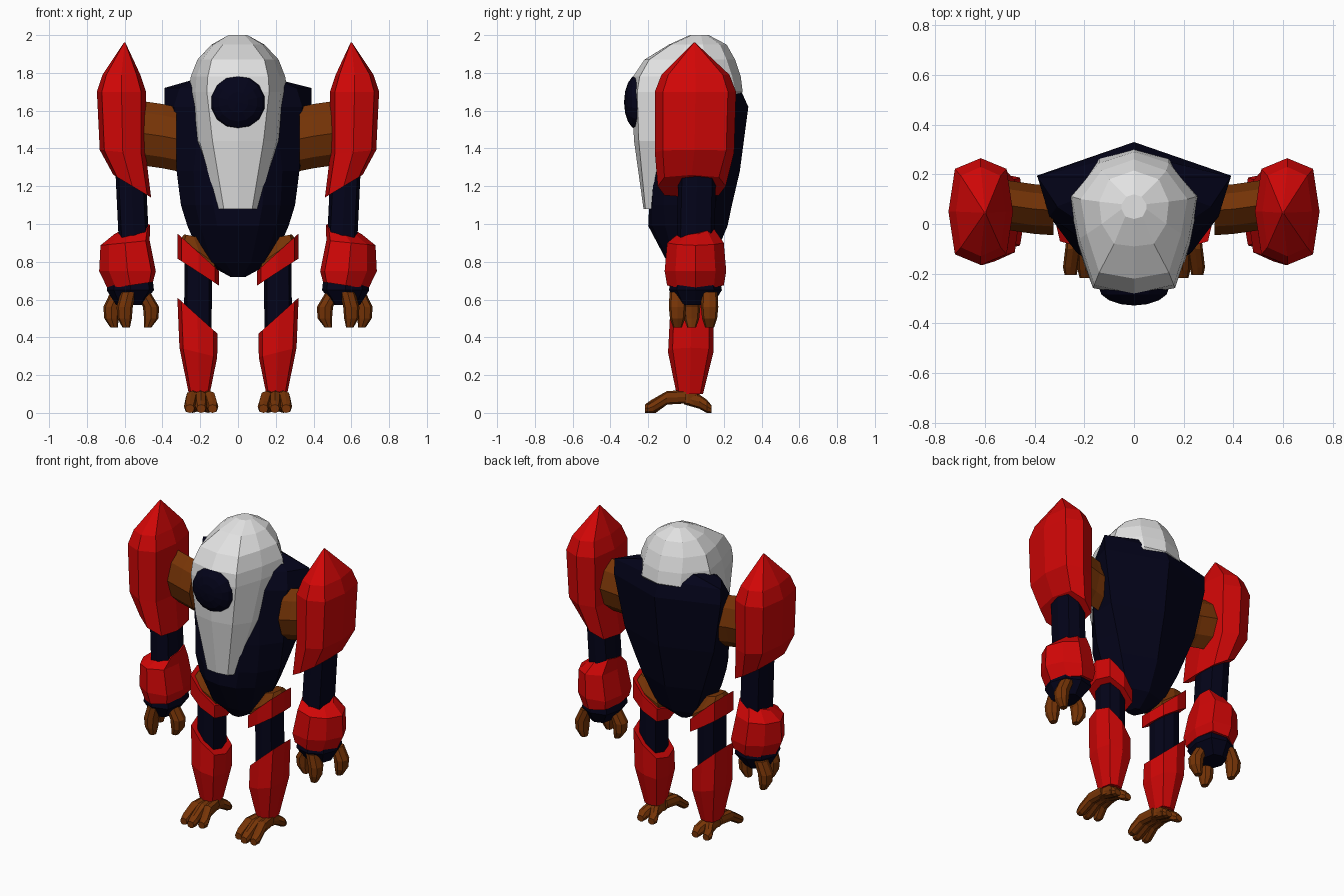
import bpy, bmesh, math
from mathutils import Vector, Matrix


def material(name, rgb):
    m = bpy.data.materials.new(name)
    m.diffuse_color = (*rgb, 1)
    return m


RED = material("red armour", (0.64, 0.002, 0.002))
NAVY = material("dark navy", (0.001, 0.001, 0.01))
BROWN = material("rust brown", (0.18, 0.034, 0.002))
WHITE = material("pale grey", (0.76, 0.76, 0.76))


def finish(name, bm, mat):
    bmesh.ops.recalc_face_normals(bm, faces=bm.faces)
    me = bpy.data.meshes.new(name)
    bm.to_mesh(me)
    bm.free()
    me.materials.append(mat)
    ob = bpy.data.objects.new(name, me)
    bpy.context.collection.objects.link(ob)


def loft(name, rings, mat):
    """Skin a list of equal-length point rings, capped at both ends."""
    bm = bmesh.new()
    vs = [[bm.verts.new(p) for p in r] for r in rings]
    n = len(vs[0])
    for a, b in zip(vs, vs[1:]):
        for i in range(n):
            j = (i + 1) % n
            bm.faces.new((a[i], a[j], b[j], b[i]))
    bm.faces.new(vs[0])
    bm.faces.new(vs[-1])
    finish(name, bm, mat)


def symmetric(z, half):
    """Closed ring at height z from half a section, front to back."""
    return ([(x, y, z) for x, y in half] +
            [(-x, y, z) for x, y in reversed(half[1:-1])])


def octagon(c, u, v, q=0.8, outer=None):
    """Eight-sided ring; q and outer set how square the inner and outer corners are."""
    o = outer or q
    unit = [(1, 0), (o, o), (0, 1), (-q, q), (-1, 0), (-q, -q), (0, -1), (o, -o)]
    return [Vector(c) + Vector(u) * a + Vector(v) * b for a, b in unit]


def pair(name, rings, mat):
    for side, s in (("left", -1), ("right", 1)):
        loft(f"{side}_{name}", [[(p[0] * s, p[1], p[2]) for p in r] for r in rings], mat)


def upright(name, rows, mat, q=0.8, outer=None, lean=0):
    """Pair of vertical limbs; row = x, y, z, rx, ry, slope in x. lean = slope in y of the first ring."""
    pair(name, [octagon((x, y, z), (rx, 0, rx * k), (0, ry, 0 if i else ry * lean), q, outer)
                for i, (x, y, z, rx, ry, k) in enumerate(rows)], mat)


# Torso with ridged back
loft("torso", [symmetric(z, h) for z, h in (
    (0.72, [(0, -.03), (.02, -.03), (.03, -.02), (.04, 0), (.03, .04), (0, .05)]),
    (0.80, [(0, -.10), (.07, -.09), (.14, -.06), (.185, .01), (.14, .10), (0, .14)]),
    (0.99, [(0, -.20), (.11, -.18), (.20, -.11), (.268, .01), (.22, .14), (0, .22)]),
    (1.10, [(0, -.195), (.13, -.18), (.225, -.12), (.302, .01), (.26, .155), (0, .243)]),
    (1.28, [(0, -.18), (.14, -.17), (.235, -.11), (.325, .01), (.325, .175), (0, .285)]),
    (1.62, [(0, -.15), (.13, -.13), (.20, -.07), (.34, .03), (.39, .195), (0, .33)]),
    (1.72, [(0, -.06), (.12, -.05), (.19, -.01), (.31, .07), (.39, .19), (0, .285)]),
    (1.78, [(0, .02), (.08, .04), (.12, .06), (.18, .12), (.15, .19), (0, .255)]),
)], NAVY)

# Domed face mask running down the chest
loft("face_mask", [symmetric(z, h) for z, h in (
    (1.08, [(0, -.225), (.075, -.215), (.105, -.18), (.10, -.10), (.05, -.05), (0, -.04)]),
    (1.44, [(0, -.275), (.135, -.25), (.205, -.15), (.225, -.03), (.10, .10), (0, .12)]),
    (1.70, [(0, -.288), (.165, -.258), (.225, -.08), (.262, .11), (.14, .262), (0, .30)]),
    (1.78, [(0, -.28), (.16, -.245), (.22, -.06), (.25, .11), (.14, .245), (0, .29)]),
    (1.87, [(0, -.22), (.14, -.195), (.19, -.04), (.215, .10), (.13, .215), (0, .26)]),
    (1.95, [(0, -.09), (.08, -.08), (.13, 0), (.14, .09), (.10, .18), (0, .215)]),
    (2.00, [(0, .02), (.035, .03), (.05, .06), (.05, .08), (.03, .11), (0, .12)]),
)], WHITE)

# Round eye
bm = bmesh.new()
bmesh.ops.create_uvsphere(
    bm, u_segments=14, v_segments=8, radius=1,
    matrix=Matrix.Translation((0, -.258, 1.645)) @ Matrix.Diagonal((.145, .07, .145, 1))
    @ Matrix.Rotation(math.pi / 2, 4, 'X'))
finish("eye", bm, NAVY)

# Shoulder joints
pair("shoulder_joint", [octagon((x, y, z), (0, .10, 0), (0, 0, .17), .65)
                        for x, y, z in ((.325, .055, 1.45), (.40, .06, 1.465), (.54, .08, 1.485))], BROWN)

# Pointed shoulder armour
upright("shoulder_armour", [
    (.60, .045, 1.96, .004, .004, 0),
    (.617, .05, 1.79, .10, .18, 0),
    (.617, .05, 1.70, .13, .215, 0),
    (.61, .045, 1.38, .122, .21, .1),
    (.56, .03, 1.20, .10, .18, .6)], RED)

# Arms
upright("upper_arm", [(.57, .06, 1.30, .08, .10, 0), (.55, .05, .88, .08, .10, 0)], NAVY)
upright("forearm_armour", [
    (.56, .06, .97, .095, .08, -.25),
    (.598, .05, .90, .13, .15, -.1),
    (.585, .05, .75, .15, .163, 0),
    (.57, .05, .675, .12, .15, -.15)], RED, .84, .65, .2)
upright("hand", [
    (.57, .05, .74, .115, .125, 0),
    (.57, .05, .65, .125, .14, 0),
    (.575, .05, .57, .07, .09, 0)], NAVY, .8, .7)

# Thumb and two fingers: root x, y, then sideways curl
for name, x, y, d in (("thumb", .505, .03, -.045), ("front_finger", .58, -.045, .02),
                      ("back_finger", .635, .125, .035)):
    upright(name, [
        (x, y, .64, .04, .042, 0),
        (x + d, y, .56, .043, .046, 0),
        (x + d, y, .50, .038, .04, 0),
        (x + d * .6, y, .453, .02, .024, 0)], BROWN, .75)

# Hips and legs
upright("hip", [
    (.205, .03, .76, .095, .10, .7),
    (.205, .03, .85, .10, .105, .7),
    (.235, .03, .935, .05, .06, .2)], BROWN)
upright("hip_band", [(.21, .03, .745, .11, .125, .65), (.21, .03, .85, .11, .125, .9)], RED)
upright("thigh", [(.21, .03, .84, .073, .085, 0), (.213, .03, .40, .073, .085, 0)], NAVY)
upright("shin_armour", [
    (.215, .03, .515, .106, .115, .9),
    (.21, .025, .32, .10, .12, .25),
    (.205, .02, .10, .055, .07, 0)], RED)
upright("ankle", [(.20, .01, .125, .05, .06, 0), (.20, .01, .05, .055, .065, 0)], BROWN)


# Toes and heel claws
def claw(name, rows):
    pair(name, [octagon((x, y, z), (rx, 0, 0), (0, 0, rz), .75) for x, y, z, rx, rz in rows], BROWN)


for i, (x1, x2, y) in enumerate(((.165, .135, -.19), (.20, .195, -.218), (.235, .255, -.205))):
    claw(f"toe_{i + 1}", [(x1, .0, .085, .03, .035), ((x1 + x2) / 2, -.10, .08, .032, .036),
                          (x2, y + .03, .033, .031, .033), (x2, y, .022, .024, .022)])
for i, (x1, x2) in enumerate(((.18, .16), (.22, .24))):
    claw(f"heel_{i + 1}", [(x1, -.01, .08, .03, .035), (x1, .07, .06, .034, .038),
                           (x2, .11, .035, .032, .035), (x2, .135, .02, .024, .02)])
